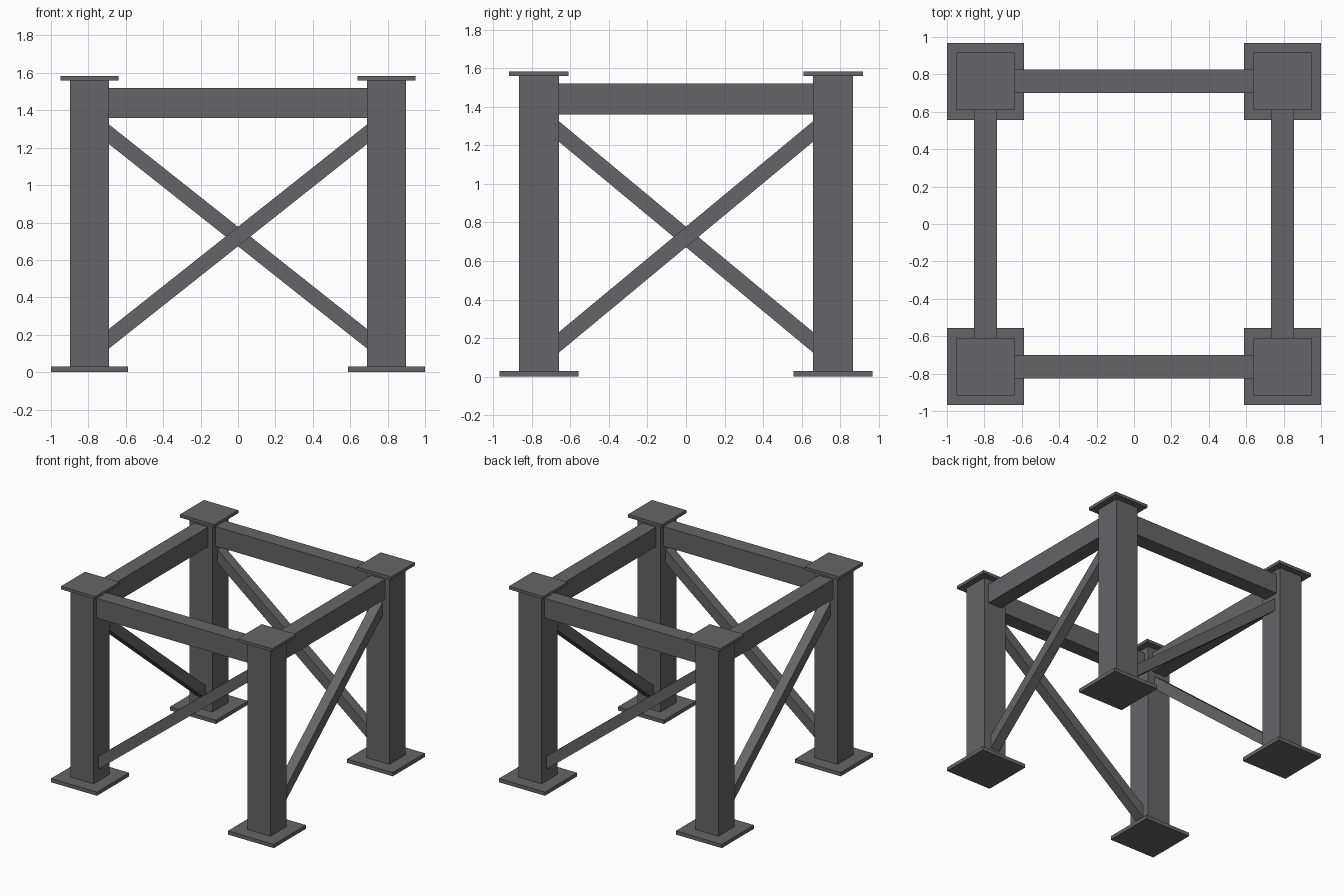
import bpy, bmesh, math
from mathutils import Matrix, Vector

if "Cube" in bpy.data.objects:
    bpy.data.objects.remove(bpy.data.objects["Cube"])

steel = bpy.data.materials.new("dark grey steel")
steel.diffuse_color = (0.13, 0.13, 0.135, 1)
steel.use_nodes = True
steel.node_tree.nodes["Principled BSDF"].inputs["Base Color"].default_value = steel.diffuse_color

CX, CY = 0.794, 0.763      # column centre lines
HALF = 0.103               # half width of a column


def box(name, centre, size, rotation=None):
    bm = bmesh.new()
    bmesh.ops.create_cube(bm, size=1)
    bmesh.ops.scale(bm, vec=size, verts=bm.verts)
    m = Matrix.Translation(centre) @ (rotation or Matrix())
    bmesh.ops.transform(bm, matrix=m, verts=bm.verts)
    mesh = bpy.data.meshes.new(name)
    bm.to_mesh(mesh)
    bm.free()
    mesh.materials.append(steel)
    ob = bpy.data.objects.new(name, mesh)
    bpy.context.collection.objects.link(ob)
    return ob


# Four columns with base plates and cap plates
for sx, xn in ((-1, "left"), (1, "right")):
    for sy, yn in ((-1, "front"), (1, "back")):
        x, y = sx * CX, sy * CY
        tag = f"{yn}_{xn}"
        box(f"{tag}_base_plate", (x, y, 0.015), (0.412, 0.412, 0.03))
        box(f"{tag}_column", (x, y, 0.795), (2 * HALF, 2 * HALF, 1.53))
        box(f"{tag}_cap_plate", (x, y, 1.572), (0.309, 0.309, 0.024))

# Each side: one top beam and one diagonal rising to the right seen from outside
sides = (("front", 0, CX, CY), ("right", 90, CY, CX),
         ("back", 180, CX, CY), ("left", 270, CY, CX))
for name, angle, half_span, offset in sides:
    turn = Matrix.Rotation(math.radians(angle), 4, 'Z')
    clear = half_span - HALF
    box(f"{name}_beam", turn @ Vector((0, -offset, 1.44)),
        (2 * clear, 0.124, 0.16), turn)

    # Brace runs a little way into the columns so its ends are hidden
    slope = math.atan2(1.095, 2 * clear)
    length = 2 * (clear + 0.06) / math.cos(slope)
    tilt = turn @ Matrix.Rotation(-slope, 4, 'Y')
    box(f"{name}_diagonal_brace", turn @ Vector((0, -offset, 0.725)),
        (length, 0.082, 0.082), tilt)
